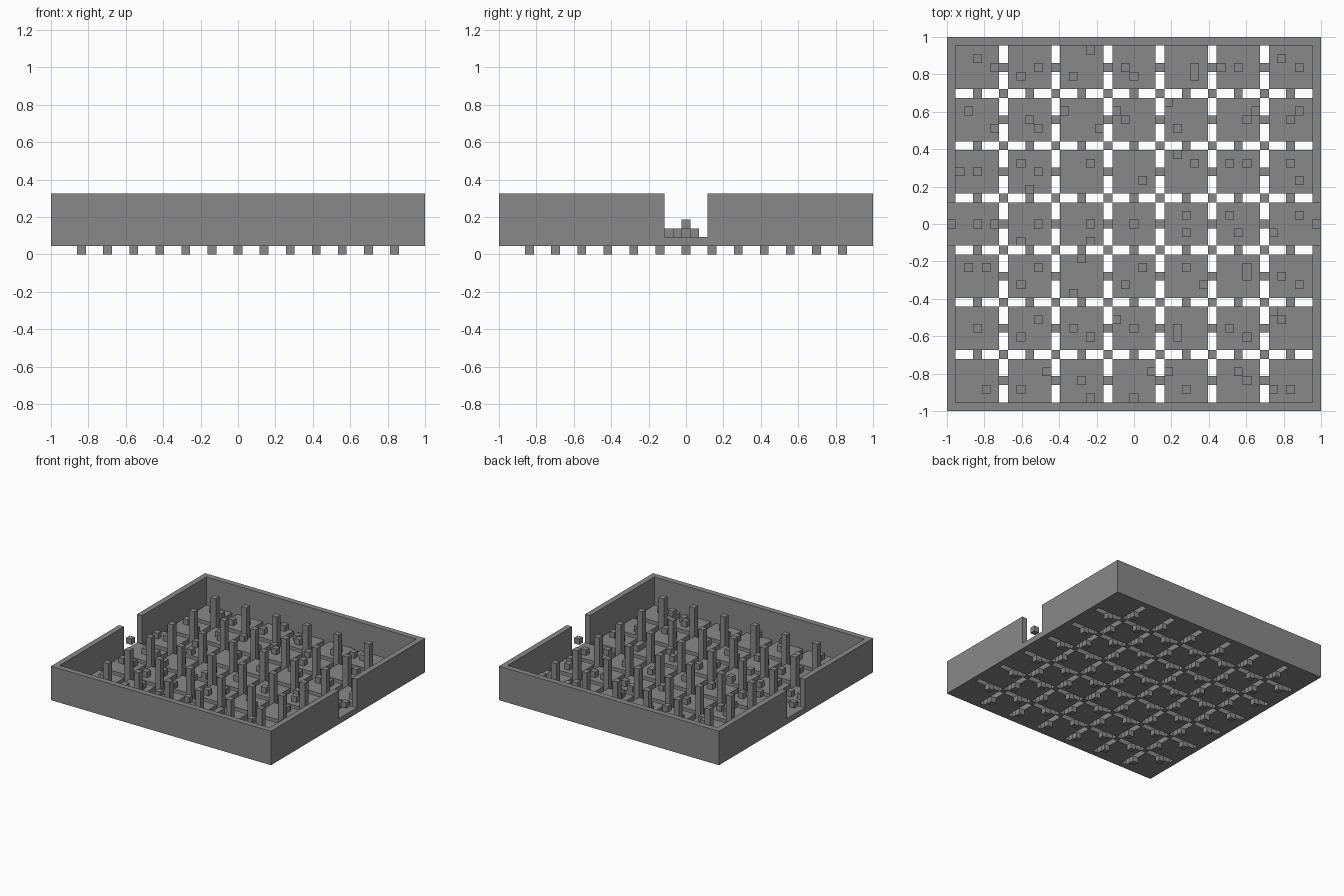
import bpy
import bmesh
from mathutils import Matrix, Vector

cube = bpy.data.objects.get("Cube")
if cube:
    bpy.data.objects.remove(cube, do_unlink=True)

UNIT = 2 / 43  # edge of one block

gray = bpy.data.materials.new("stone gray")
gray.use_nodes = True
COLOR = (0.25, 0.25, 0.25, 1)
gray.diffuse_color = COLOR
gray.node_tree.nodes["Principled BSDF"].inputs["Base Color"].default_value = COLOR


def boxes(name, items):
    """One object made of boxes, each (centre x, centre y, bottom, size x, size y, height) in blocks."""
    bm = bmesh.new()
    for x, y, bottom, sx, sy, height in items:
        place = Matrix.Translation(Vector((x, y, bottom + height / 2)) * UNIT)
        size = Matrix.Diagonal((sx * UNIT, sy * UNIT, height * UNIT, 1))
        bmesh.ops.create_cube(bm, size=1, matrix=place @ size)
    mesh = bpy.data.meshes.new(name)
    bm.to_mesh(mesh)
    bm.free()
    mesh.materials.append(gray)
    obj = bpy.data.objects.new(name, mesh)
    bpy.context.collection.objects.link(obj)
    return obj


def cut(obj, cutter):
    """Subtract the cutter from the object and discard it."""
    mod = obj.modifiers.new("cut", "BOOLEAN")
    mod.operation = "DIFFERENCE"
    mod.solver = "EXACT"
    mod.object = cutter
    bpy.context.view_layer.objects.active = obj
    bpy.ops.object.modifier_apply(modifier=mod.name)
    bpy.data.objects.remove(cutter, do_unlink=True)


# Outer wall: hollow square with a doorway on the left and right sides
wall = boxes("outer_wall", [(0, 0, 1, 43, 43, 6)])
cut(wall, boxes("courtyard_cutter", [(0, 0, 0, 41, 41, 9)]))
cut(wall, boxes("doorway_cutter", [(0, 0, 2, 50, 5, 9)]))

# Floor: rooms of tiles separated by open slots
rooms = range(-18, 19, 6)
slots = range(-15, 16, 6)
boxes("floor_tiles", [(x, y, 1, 5, 5, 1) for x in rooms for y in rooms])

# Pillars where the slots cross
boxes("pillars", [(x, y, 1, 1, 1, 6) for x in slots for y in slots])

# Pegs hanging under the middle of each slot
pegs = [(r, s, 0, 1, 1, 1) for r in rooms for s in slots]
pegs += [(s, r, 0, 1, 1, 1) for r in rooms for s in slots]
boxes("slot_pegs", pegs)

# Door markers floating in the doorways
boxes("door_markers", [(side * 21, 0, 3, 1, 1, 1) for side in (-1, 1)])

# Loose blocks on the floor, by row from back to front
rows = {
    20: [-5],
    19: [-18, 17],
    18: [-16, -11, -1, 7, 10, 12, 19],
    17: [-13, -7, 0, 7],
    14: [4],
    13: [-19, -8, -2, 14, 19],
    12: [-12, -1, 13, 18],
    11: [-16, -11, -4, 5],
    8: [5],
    7: [-13, -5, 7, 11, 13, 18],
    6: [-20, -18, -11],
    5: [1, 19],
    4: [-12],
    1: [6, 11, 19],
    0: [-18, -16, -11, -5, 0],
    -1: [6, 12, 16],
    -2: [-13, -5],
    -4: [-6],
    -5: [-19, -17, -11, 1, 6, 13],
    -6: [13, 17],
    -7: [-13, -1, 8, 19],
    -8: [-7],
    -10: [16],
    -11: [-11, -2, 17],
    -12: [-18, -7, 0, 5, 11],
    -13: [-13, -5, 5, 13],
    -17: [-10, 2, 4, 12],
    -18: [-6, 13],
    -19: [-17, -13, 6, 16, 18],
    -20: [-5, 0],
}
boxes("loose_blocks", [(x, y, 2, 1, 1, 1) for y, xs in rows.items() for x in xs])
